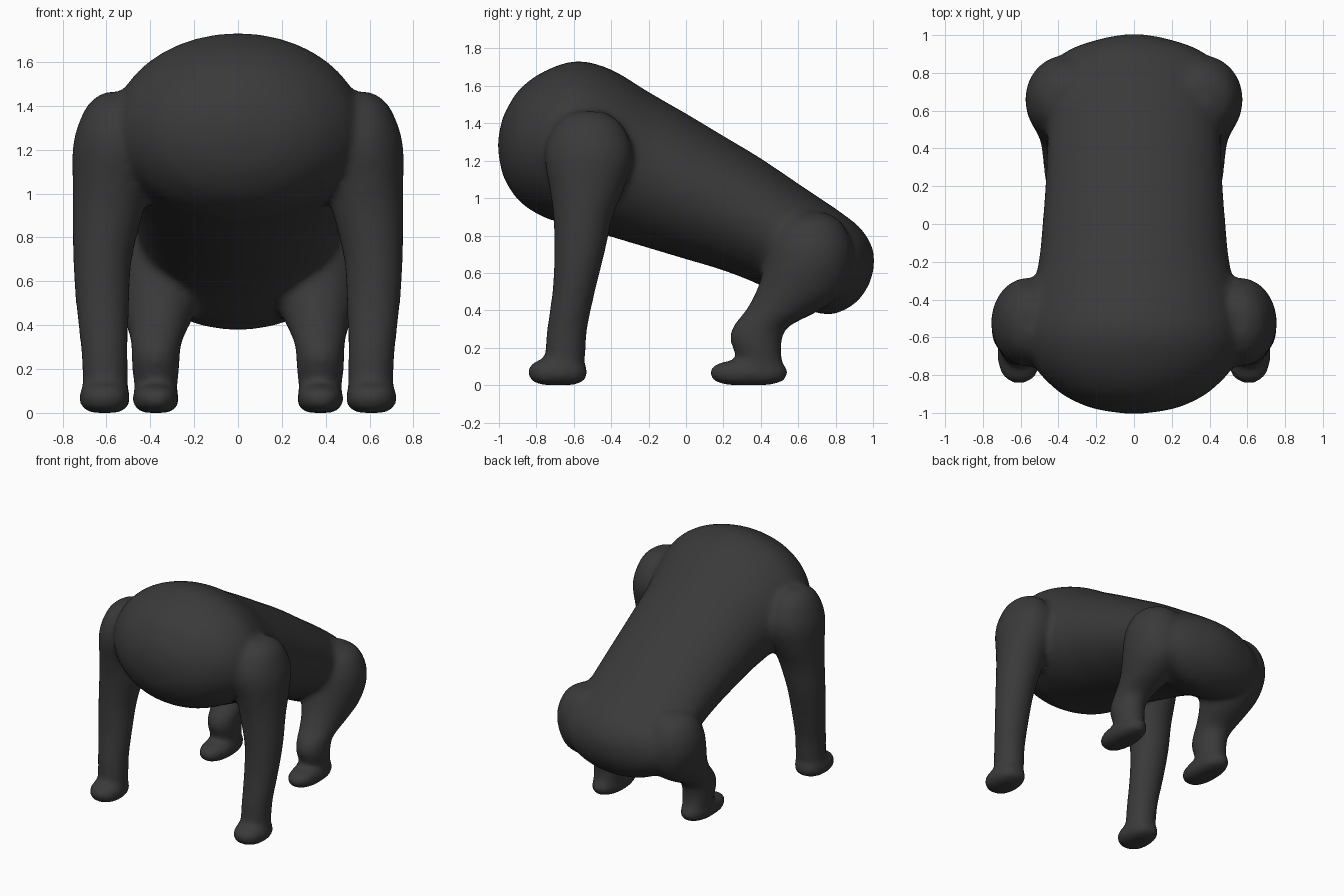
import bpy, bmesh, math

if "Cube" in bpy.data.objects:
    bpy.data.objects.remove(bpy.data.objects["Cube"])

SIDES = 40
fur = bpy.data.materials.new("charcoal")
fur.diffuse_color = (0.042, 0.042, 0.042, 1)
fur.use_nodes = True
fur.node_tree.nodes["Principled BSDF"].inputs["Base Color"].default_value = fur.diffuse_color


def curve_through(rows, steps=4):
    """Catmull-Rom interpolation of rows of numbers."""
    out = []
    for i in range(len(rows) - 1):
        a, b = rows[max(i - 1, 0)], rows[i]
        c, d = rows[i + 1], rows[min(i + 2, len(rows) - 1)]
        for s in range(steps):
            t = s / steps
            out.append([0.5 * (2 * q + (r - p) * t + (2 * p - 5 * q + 4 * r - u) * t * t
                               + (3 * q - p - 3 * r + u) * t ** 3)
                        for p, q, r, u in zip(a, b, c, d)])
    return out + [list(rows[-1])]


def loft(bm, rings):
    """Skin closed rings of points and cap both ends."""
    loops = [[bm.verts.new(p) for p in ring] for ring in rings]
    for a, b in zip(loops, loops[1:]):
        for i in range(SIDES):
            j = (i + 1) % SIDES
            bm.faces.new((a[i], a[j], b[j], b[i]))
    bm.faces.new(loops[0][::-1])
    bm.faces.new(loops[-1])


ANGLES = [2 * math.pi * i / SIDES for i in range(SIDES)]


def limb(bm, rows, side):
    """Horizontal oval rings: x, y, z, radius x, radius y."""
    loft(bm, [[(side * (x + rx * math.cos(a)), y + ry * math.sin(a), z) for a in ANGLES]
              for x, y, z, rx, ry in curve_through(rows)])


def squash(v, e):
    return math.copysign(abs(v) ** e, v)


def foot(bm, centre, size, side):
    """Rounded block with a flattened sole."""
    cx, cy, cz = centre
    rings = []
    for k in range(1, 16):
        t = -math.pi / 2 + math.pi * k / 16
        w, h = abs(math.cos(t)) ** 0.6, squash(math.sin(t), 0.8)
        rings.append([(side * (cx + size[0] * w * squash(math.cos(a), 0.85)),
                       cy + size[1] * w * squash(math.sin(a), 0.85),
                       cz + size[2] * h) for a in ANGLES])
    loft(bm, rings)


bm = bmesh.new()

# Torso: y, top z, bottom z, half width
torso = [(-1.005, 1.31, 1.25, .04), (-.985, 1.41, 1.14, .18), (-.95, 1.49, 1.06, .29),
         (-.88, 1.59, .97, .41), (-.75, 1.68, .89, .53), (-.58, 1.73, .845, .575),
         (-.4, 1.685, .79, .55), (-.2, 1.565, .73, .505), (0, 1.45, .67, .485),
         (.2, 1.33, .61, .47), (.4, 1.21, .53, .46), (.6, 1.075, .42, .46),
         (.75, .975, .375, .455), (.85, .905, .40, .43), (.93, .84, .46, .33),
         (.985, .76, .55, .16), (1.005, .70, .63, .04)]
loft(bm, [[(w * math.cos(a), y, (top + low) / 2 + (top - low) / 2 * math.sin(a)) for a in ANGLES]
          for y, top, low, w in curve_through(torso)])

front_leg = [(.55, -.52, 1.46, .06, .08), (.56, -.52, 1.41, .12, .16), (.56, -.52, 1.31, .17, .22),
             (.565, -.52, 1.2, .19, .235), (.58, -.53, 1.05, .175, .20), (.595, -.55, .9, .16, .16),
             (.618, -.57, .7, .135, .135), (.618, -.60, .5, .122, .115),
             (.61, -.635, .3, .108, .108), (.605, -.645, .17, .105, .108), (.605, -.65, .06, .1, .1)]
hind_leg = [(.33, .67, .92, .08, .08), (.35, .67, .87, .16, .16), (.36, .665, .76, .205, .22),
            (.36, .655, .64, .215, .235), (.36, .61, .5, .185, .235), (.365, .52, .40, .145, .2),
            (.373, .40, .31, .115, .15), (.375, .375, .24, .11, .14), (.375, .385, .17, .105, .125),
            (.375, .41, .07, .09, .115)]
for side in (1, -1):
    limb(bm, front_leg, side)
    foot(bm, (.608, -.685, .066), (.116, .16, .07), side)
    limb(bm, hind_leg, side)
    foot(bm, (.375, .335, .062), (.106, .21, .066), side)

bmesh.ops.recalc_face_normals(bm, faces=bm.faces)
mesh = bpy.data.meshes.new("body")
bm.to_mesh(mesh)
bm.free()
body = bpy.data.objects.new("body", mesh)
bpy.context.collection.objects.link(body)
bpy.context.view_layer.objects.active = body
body.select_set(True)

# Fuse the parts into one soft skin
fuse = body.modifiers.new("fuse", 'REMESH')
fuse.mode = 'VOXEL'
fuse.voxel_size = 0.02
soften = body.modifiers.new("soften", 'SMOOTH')
soften.factor = 0.5
soften.iterations = 12
for name in ("fuse", "soften"):
    bpy.ops.object.modifier_apply(modifier=name)

body.data.materials.clear()
body.data.materials.append(fur)
for p in body.data.polygons:
    p.material_index = 0
bpy.ops.object.shade_smooth()

# Rest the soles on the ground
low = min(v.co.z for v in body.data.vertices)
for v in body.data.vertices:
    v.co.z -= low
